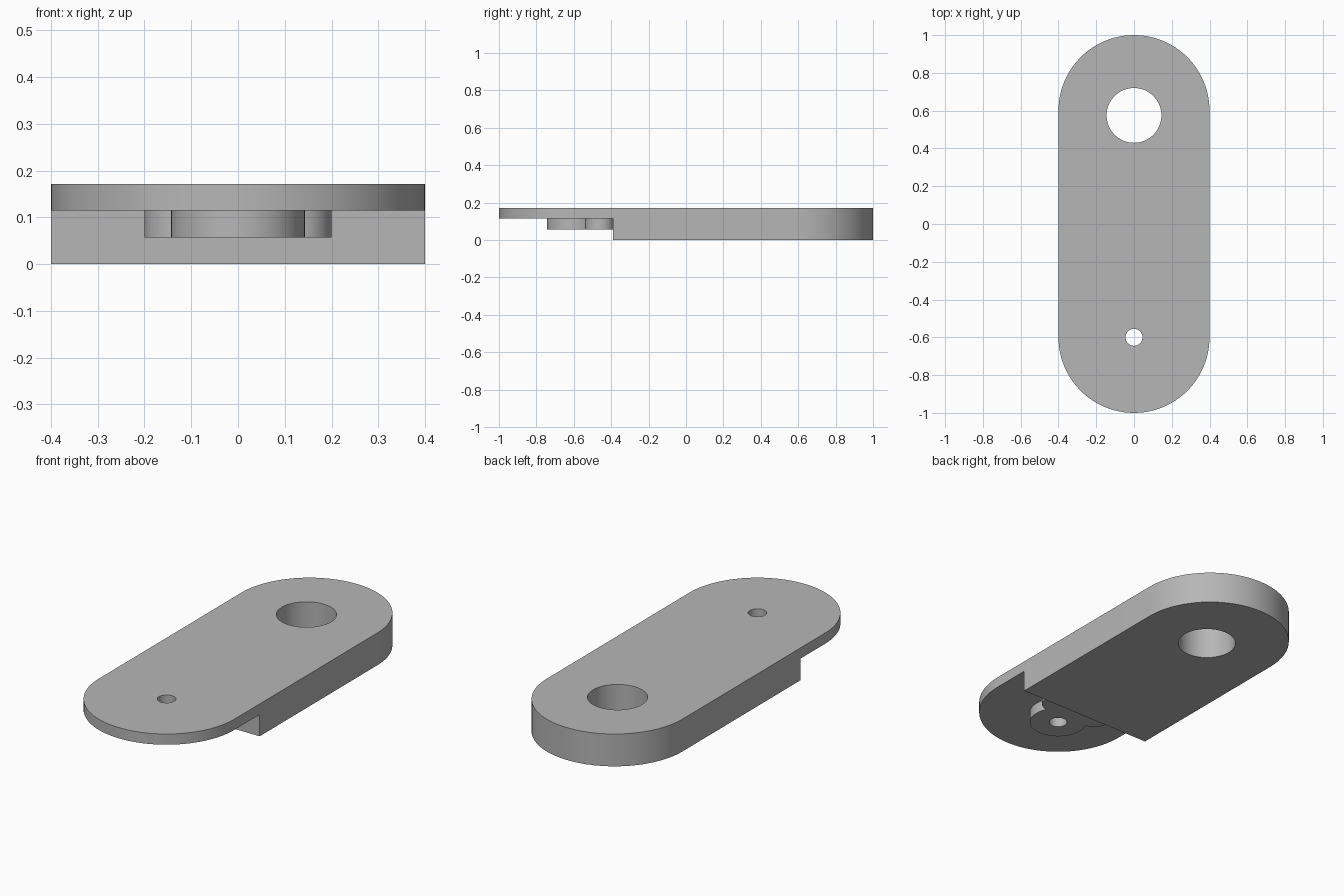
import bpy, bmesh
from math import sin, cos, pi, radians

if "Cube" in bpy.data.objects:
    bpy.data.objects.remove(bpy.data.objects["Cube"], do_unlink=True)

LENGTH, RADIUS, HEIGHT = 2.0, 0.4, 0.172
PLATE_Z, BOSS_Z = 0.115, 0.057
STEP_Y = -0.39
END_Y = LENGTH / 2 - RADIUS

grey = bpy.data.materials.new("plain grey")
grey.use_nodes = True
grey.diffuse_color = (0.47, 0.47, 0.47, 1)
grey.node_tree.nodes["Principled BSDF"].inputs["Base Color"].default_value = grey.diffuse_color


def arc(cx, cy, r, start, end, steps):
    angles = [start + (end - start) * i / steps for i in range(steps + 1)]
    return [(cx + r * cos(a), cy + r * sin(a)) for a in angles]


def circle(cx, cy, r, steps=64):
    return arc(cx, cy, r, 0, 2 * pi, steps)[:-1]


def prism(name, outline, z0, z1):
    """Upright solid from a flat outline."""
    bm = bmesh.new()
    face = bm.faces.new([bm.verts.new((x, y, z0)) for x, y in outline])
    top = bmesh.ops.extrude_face_region(bm, geom=[face])["geom"]
    verts = [v for v in top if isinstance(v, bmesh.types.BMVert)]
    bmesh.ops.translate(bm, verts=verts, vec=(0, 0, z1 - z0))
    bmesh.ops.recalc_face_normals(bm, faces=bm.faces)
    mesh = bpy.data.meshes.new(name)
    bm.to_mesh(mesh)
    bm.free()
    mesh.materials.append(grey)
    obj = bpy.data.objects.new(name, mesh)
    bpy.context.collection.objects.link(obj)
    return obj


def combine(target, tool, operation):
    """Apply a boolean, then discard the tool solid."""
    tool.hide_render = True
    mod = target.modifiers.new(tool.name, "BOOLEAN")
    mod.operation, mod.solver, mod.object = operation, "EXACT", tool
    bpy.context.view_layer.objects.active = target
    bpy.ops.object.modifier_apply(modifier=mod.name)
    bpy.data.objects.remove(tool, do_unlink=True)


# Round-ended arm, full height
outline = arc(0, END_Y, RADIUS, 0, pi, 48) + arc(0, -END_Y, RADIUS, pi, 2 * pi, 48)
arm = prism("link_arm", outline, 0, HEIGHT)

# Step under the front end, leaving a thin plate
step = [(-1, -2), (1, -2), (1, STEP_Y), (-1, STEP_Y)]
combine(arm, prism("step_cut", step, -1, PLATE_Z), "DIFFERENCE")

# Boss below the plate: round hub with two rear lobes
boss = prism("boss", circle(0, -END_Y, 0.143), BOSS_Z, 0.14)
for side in (-1, 1):
    lobe = prism("boss_lobe", circle(side * 0.122, -0.46, 0.078, 48), BOSS_Z, 0.14)
    combine(boss, lobe, "UNION")
combine(arm, boss, "UNION")

# Through holes: large bore at the back, pin hole at the front
combine(arm, prism("bore", circle(0, 0.575, 0.145), -1, 1), "DIFFERENCE")
combine(arm, prism("pin_hole", circle(0, -END_Y, 0.045, 40), -1, 1), "DIFFERENCE")

# Smooth curved walls, crisp edges
bpy.ops.object.select_all(action="DESELECT")
arm.select_set(True)
bpy.context.view_layer.objects.active = arm
bpy.ops.object.shade_smooth_by_angle(angle=radians(30))
